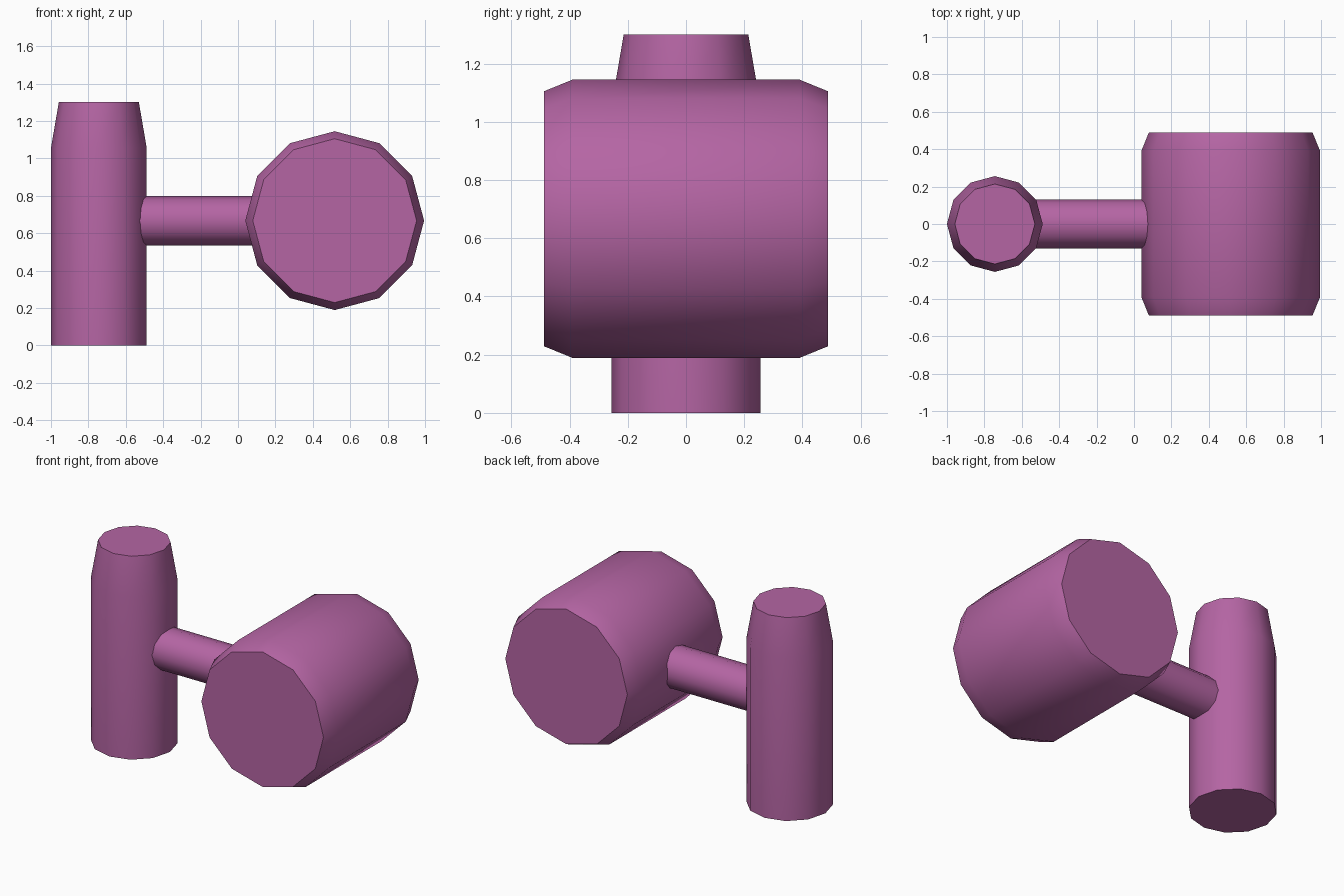
import bpy, bmesh
from math import cos, sin, pi, radians
from mathutils import Matrix

if "Cube" in bpy.data.objects:
    bpy.data.objects.remove(bpy.data.objects["Cube"])

pink = bpy.data.materials.new("pink")
pink.diffuse_color = (0.46, 0.13, 0.37, 1)
pink.use_nodes = True
pink.node_tree.nodes["Principled BSDF"].inputs["Base Color"].default_value = pink.diffuse_color


def turned(name, profile, centre, rotation=Matrix(), sides=12):
    """Closed solid turned from (radius, height) pairs about z, then rotated and placed."""
    bm = bmesh.new()
    rings = [[bm.verts.new((r * cos(2 * pi * i / sides), r * sin(2 * pi * i / sides), h))
              for i in range(sides)] for r, h in profile]
    for a, b in zip(rings, rings[1:]):
        for i in range(sides):
            j = (i + 1) % sides
            bm.faces.new((a[i], a[j], b[j], b[i]))
    bm.faces.new(rings[0][::-1])
    bm.faces.new(rings[-1])
    bm.transform(Matrix.Translation(centre) @ rotation)
    bmesh.ops.recalc_face_normals(bm, faces=bm.faces)
    mesh = bpy.data.meshes.new(name)
    bm.to_mesh(mesh)
    bm.free()
    obj = bpy.data.objects.new(name, mesh)
    bpy.context.collection.objects.link(obj)
    mesh.materials.append(pink)
    bpy.ops.object.select_all(action='DESELECT')
    obj.select_set(True)
    bpy.context.view_layer.objects.active = obj
    bpy.ops.object.shade_smooth_by_angle(angle=radians(40))
    return obj


# Upright post with a tapered top
turned("upright_post", [(0.256, 0), (0.256, 1.055), (0.214, 1.3)], (-0.744, 0, 0))

# Connecting rod, sunk into both neighbours
turned("connecting_rod", [(0.132, -0.58), (0.132, 0.12)], (0, 0, 0.666),
       Matrix.Rotation(pi / 2, 4, 'Y'))

# Large drum lying along y with chamfered ends
turned("drum", [(0.438, -0.488), (0.478, -0.39), (0.478, 0.39), (0.438, 0.488)],
       (0.517, 0, 0.667), Matrix.Rotation(pi / 2, 4, 'X'))
